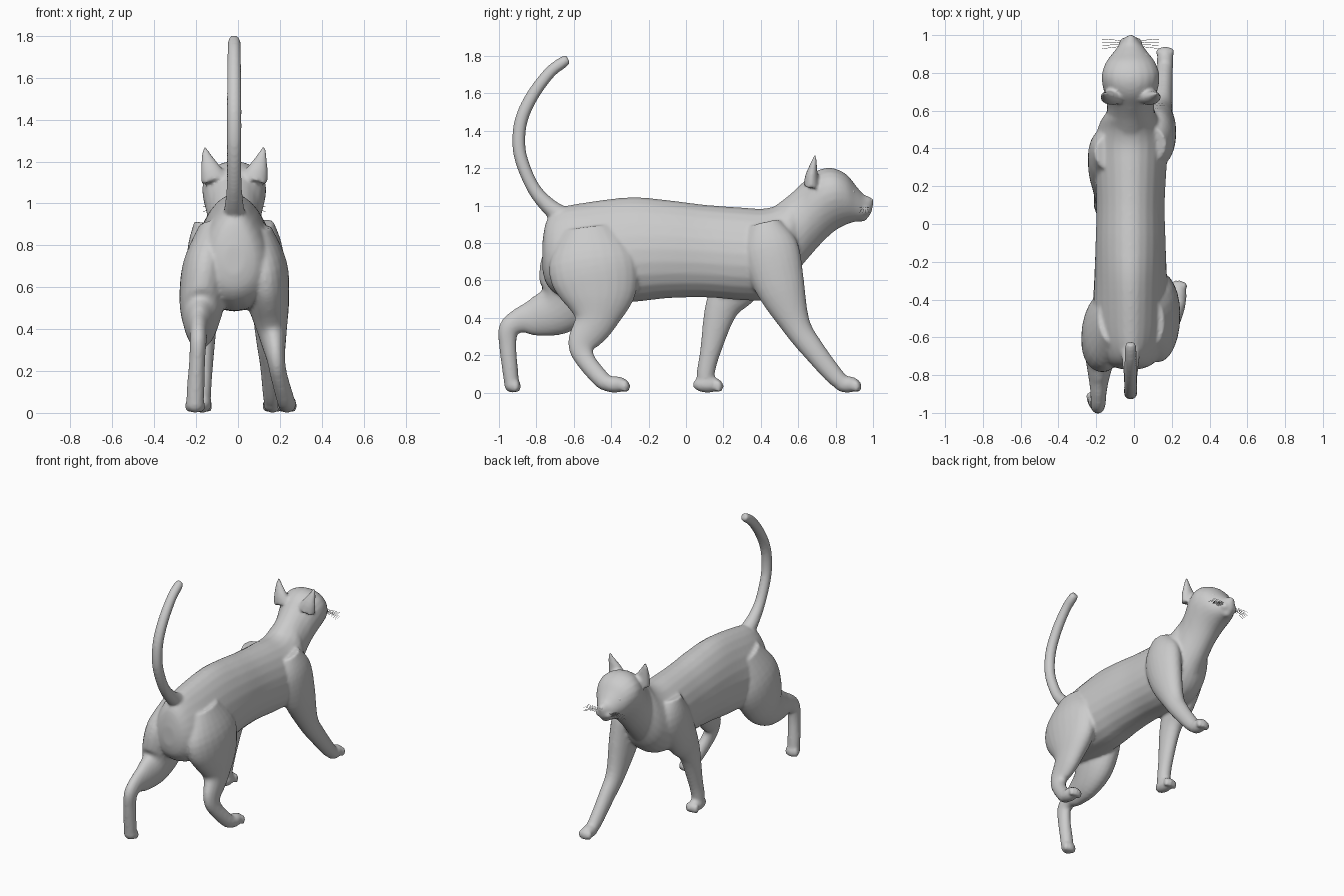
import bpy, bmesh, math
from mathutils import Vector, Matrix

CX = -0.018          # the animal stands slightly off the centre line
SIDES = 24
bm = bmesh.new()     # collects all furry volumes, fused later by a remesh


def spline(rows, steps=5):
    """Catmull-Rom interpolation through rows of numbers."""
    out = []
    n = len(rows)
    for i in range(n - 1):
        p = [rows[max(0, min(n - 1, i + k))] for k in (-1, 0, 1, 2)]
        for s in range(steps):
            t = s / steps
            out.append([0.5 * (2 * b + (c - a) * t + (2 * a - 5 * b + 4 * c - d) * t * t
                               + (3 * b - a - 3 * c + d) * t ** 3) for a, b, c, d in zip(*p)])
    return out + [list(rows[-1])]


def skin(rings):
    """Closed tube through rings of points."""
    vs = [[bm.verts.new(p) for p in r] for r in rings]
    for a, b in zip(vs, vs[1:]):
        for i in range(SIDES):
            j = (i + 1) % SIDES
            bm.faces.new((a[i], a[j], b[j], b[i]))
    bm.faces.new(vs[0][::-1])
    bm.faces.new(vs[-1])


ANGLES = [2 * math.pi * i / SIDES for i in range(SIDES)]


def slices(rows):
    """Upright egg-shaped slices: y, top, bottom, half width, skew."""
    rings = []
    for y, top, bot, w, k in spline(rows):
        m, h = (top + bot) / 2, (top - bot) / 2
        rings.append([(CX + w * math.cos(a) * (1 - k * math.sin(a)), y, m + h * math.sin(a))
                      for a in ANGLES])
    skin(rings)


def limb(rows):
    """Elliptical tube along a path: x, y, z, sideways radius, fore-aft radius."""
    pts = spline(rows)
    rings = []
    for i, (x, y, z, rx, r) in enumerate(pts):
        t = (Vector(pts[min(i + 1, len(pts) - 1)][:3]) - Vector(pts[max(i - 1, 0)][:3])).normalized()
        side = (Vector((1, 0, 0)) - t * t.x).normalized()
        up = t.cross(side)
        rings.append([Vector((x, y, z)) + side * rx * math.cos(a) + up * r * math.sin(a)
                      for a in ANGLES])
    skin(rings)


def blob(target, centre, radii):
    m = Matrix.Translation(centre) @ Matrix.Diagonal((*radii, 1))
    bmesh.ops.create_uvsphere(target, u_segments=20, v_segments=12, radius=1, matrix=m)


def finish(mesh_bm, name):
    bmesh.ops.recalc_face_normals(mesh_bm, faces=mesh_bm.faces)
    for f in mesh_bm.faces:
        f.smooth = True
    me = bpy.data.meshes.new(name)
    mesh_bm.to_mesh(me)
    mesh_bm.free()
    ob = bpy.data.objects.new(name, me)
    bpy.context.collection.objects.link(ob)
    return ob


# torso
slices([(-.768, .80, .66, .05, 0), (-.745, .92, .58, .11, .2), (-.68, .985, .52, .16, .3),
        (-.55, 1.015, .49, .195, .3), (-.3, 1.045, .485, .19, .2), (-.1, 1.03, .505, .185, .12),
        (.1, 1.005, .51, .18, .1), (.3, .99, .495, .19, .1), (.42, .985, .495, .195, .1),
        (.5, 1.01, .53, .175, .1), (.56, 1.06, .59, .15, .1), (.62, 1.1, .7, .1, 0)])
# neck and head
slices([(.45, .98, .6, .12, 0), (.55, 1.055, .6, .13, 0), (.62, 1.12, .68, .125, -.05),
        (.68, 1.175, .75, .133, -.2), (.74, 1.2, .815, .145, -.27), (.8, 1.197, .868, .147, -.24),
        (.86, 1.165, .9, .127, -.15), (.91, 1.105, .915, .09, -.05), (.95, 1.06, .925, .06, 0),
        (.985, 1.047, .95, .032, 0), (1.0, 1.03, 1.0, .012, 0)])
# whisker pads and chin
for s in (-1, 1):
    blob(bm, (CX + s * .027, .955, .975), (.036, .034, .028))
blob(bm, (CX, .935, .938), (.034, .036, .024))

# ears, backs rounded and fronts almost flat
for s in (-1, 1):
    limb([(CX + s * .095, .67, 1.11, .066, .042), (CX + s * .112, .672, 1.16, .05, .034),
          (CX + s * .128, .68, 1.21, .031, .021), (CX + s * .138, .688, 1.25, .015, .012),
          (CX + s * .14, .69, 1.272, .007, .007)])

# tail
limb([(CX, y, z, r, r) for y, z, r in
      ((-.62, .92, .06), (-.72, .985, .046), (-.81, 1.085, .036), (-.872, 1.22, .035),
       (-.894, 1.33, .035), (-.88, 1.46, .035), (-.82, 1.59, .034), (-.73, 1.71, .032),
       (-.66, 1.765, .031), (-.63, 1.783, .024))])

# front legs: right one reaches forward, left one stands back
limb([(.1, .42, .9, .07, .09), (.125, .45, .77, .09, .15), (.14, .5, .58, .083, .135),
      (.145, .59, .36, .06, .077), (.155, .68, .23, .05, .061), (.162, .79, .095, .044, .05),
      (.165, .84, .05, .042, .042)])
limb([(-.13, .38, .9, .08, .09), (-.152, .37, .77, .09, .14), (-.158, .28, .59, .082, .13),
      (-.158, .19, .45, .06, .09), (-.165, .13, .22, .045, .055), (-.17, .105, .1, .042, .048),
      (-.17, .11, .05, .04, .045)])
# hind legs: right one under the body, left one pushing off
limb([(.08, -.52, .87, .08, .14), (.125, -.5, .7, .11, .235), (.145, -.475, .53, .1, .21),
      (.165, -.49, .38, .068, .115), (.18, -.555, .265, .045, .078), (.195, -.54, .18, .04, .053),
      (.225, -.45, .07, .042, .047), (.233, -.41, .048, .042, .042)])
limb([(-.11, -.5, .87, .08, .14), (-.15, -.56, .69, .115, .21), (-.172, -.62, .53, .108, .185),
      (-.178, -.69, .445, .085, .14), (-.185, -.8, .405, .058, .105), (-.188, -.89, .385, .043, .068),
      (-.19, -.947, .34, .04, .055), (-.195, -.953, .25, .038, .046), (-.202, -.94, .12, .042, .042),
      (-.205, -.932, .05, .042, .04)])

# paws with four toes
for x, y, length in ((.165, .862, .072), (-.17, .115, .08), (.234, -.382, .078), (-.205, -.93, .042)):
    blob(bm, (x, y, .044), (.045, length, .044))
    for i in range(4):
        u = i - 1.5
        blob(bm, (x + u * .022, y + length - .012 - abs(u) * .008, .034), (.014, .022, .032))

body = finish(bm, "body")
rm = body.modifiers.new("fuse", 'REMESH')
rm.mode = 'VOXEL'
rm.voxel_size = .01
rm.use_smooth_shade = True
sm = body.modifiers.new("soften", 'SMOOTH')
sm.factor = .5
sm.iterations = 5

# eyes
eyes = bmesh.new()
for s in (-1, 1):
    blob(eyes, (CX + s * .07, .887, 1.072), (.023, .018, .015))
finish(eyes, "eyes")

# nose
nose = bmesh.new()
blob(nose, (CX, .988, 1.025), (.017, .012, .014))
finish(nose, "nose")

# whiskers
cu = bpy.data.curves.new("whiskers", 'CURVE')
cu.dimensions = '3D'
cu.bevel_depth = .0012
cu.bevel_resolution = 0
for s in (-1, 1):
    for i in range(8):
        row, col = divmod(i, 4)
        y, z = .94 + col * .009, .975 + row * .014
        sp = cu.splines.new('POLY')
        sp.points.add(2)
        for p, (dx, dy, dz) in zip(sp.points, ((.04, 0, 0), (.09, .004 * (col - 1), .004),
                                               (.15, .008 * (col - 1.5), -.014 + row * .012))):
            p.co = (CX + s * dx, y + dy, z + dz, 1)
whiskers = bpy.data.objects.new("whiskers", cu)
bpy.context.collection.objects.link(whiskers)
